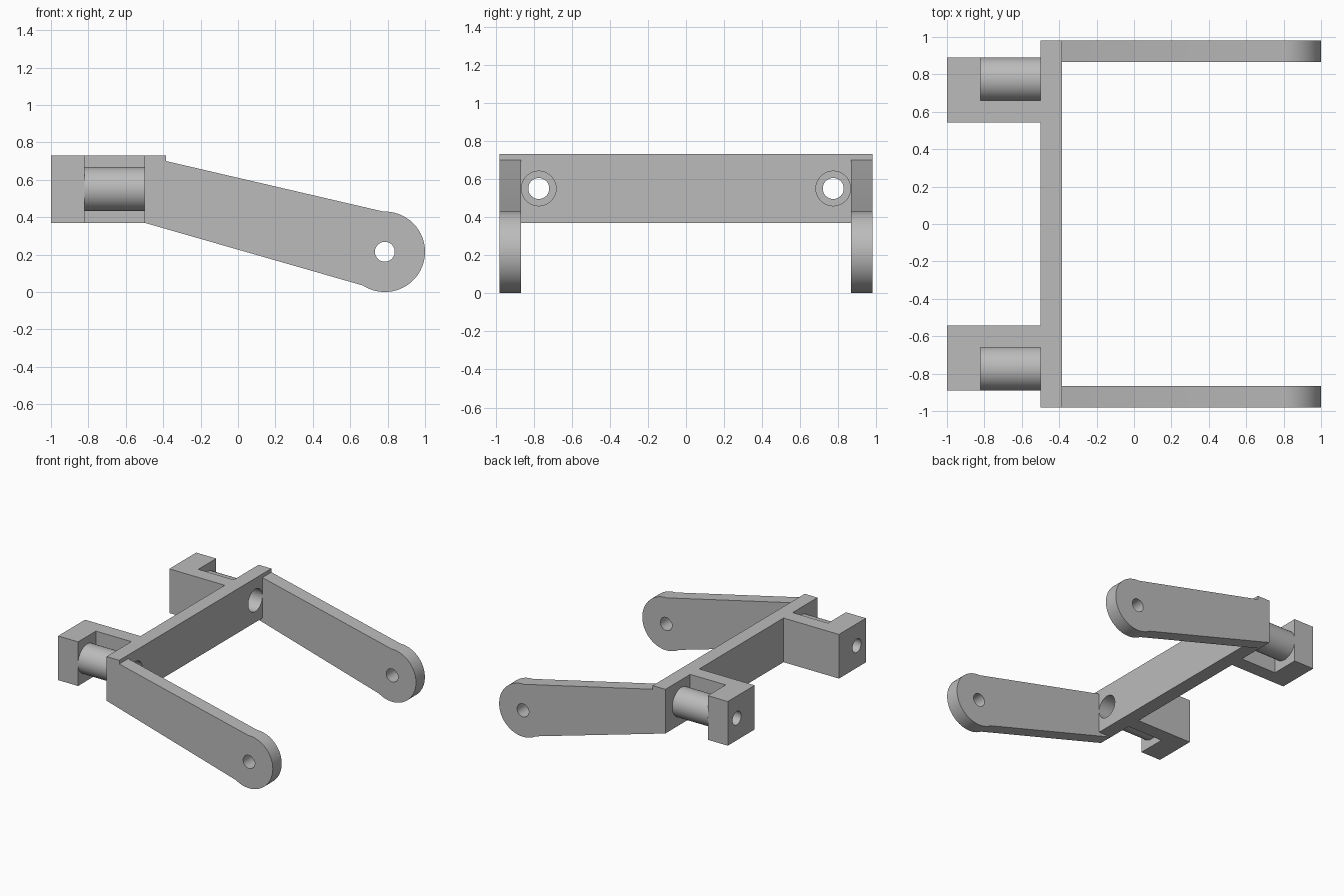
import bpy
import bmesh
from math import sin, cos, radians
from mathutils import Vector, Matrix

if "Cube" in bpy.data.objects:
    bpy.data.objects.remove(bpy.data.objects["Cube"])

grey = bpy.data.materials.new("plain grey")
grey.use_nodes = True
colour = (0.5, 0.5, 0.5, 1)
grey.diffuse_color = colour
grey.node_tree.nodes["Principled BSDF"].inputs["Base Color"].default_value = colour

BACK, INNER, OUTER = -0.5, -0.385, 0.98   # crossbar faces and outer width
LOW, HIGH = 0.37, 0.73                    # crossbar heights
ARM_Y = 0.865                             # inner face of the arms
PIN_Y, PIN_Z = 0.773, 0.55                # sleeve axis
BLOCK_X = -0.82                           # inner face of the end block


def make_object(name, bm):
    bmesh.ops.recalc_face_normals(bm, faces=bm.faces)
    mesh = bpy.data.meshes.new(name)
    bm.to_mesh(mesh)
    bm.free()
    mesh.materials.append(grey)
    obj = bpy.data.objects.new(name, mesh)
    bpy.context.collection.objects.link(obj)
    return obj


def extrude(name, points, direction):
    """Extrude a closed outline of 3D points along a vector."""
    bm = bmesh.new()
    face = bm.faces.new([bm.verts.new(p) for p in points])
    ext = bmesh.ops.extrude_face_region(bm, geom=[face])
    verts = [v for v in ext["geom"] if isinstance(v, bmesh.types.BMVert)]
    bmesh.ops.translate(bm, verts=verts, vec=direction)
    return make_object(name, bm)


def rod(name, radius, start, end):
    start, end = Vector(start), Vector(end)
    turn = (end - start).to_track_quat("Z", "Y").to_matrix().to_4x4()
    bm = bmesh.new()
    bmesh.ops.create_cone(bm, cap_ends=True, segments=64, radius1=radius, radius2=radius,
                          depth=(end - start).length,
                          matrix=Matrix.Translation((start + end) / 2) @ turn)
    return make_object(name, bm)


def bore(obj, radius, start, end):
    """Drill a round hole and remove the cutter."""
    cutter = rod("cutter", radius, start, end)
    cutter.hide_render = True
    mod = obj.modifiers.new("bore", "BOOLEAN")
    mod.operation, mod.solver, mod.object = "DIFFERENCE", "EXACT", cutter
    bpy.context.view_layer.objects.active = obj
    bpy.ops.object.modifier_apply(modifier=mod.name)
    bpy.data.objects.remove(cutter)


def smooth(obj):
    bpy.ops.object.select_all(action="DESELECT")
    obj.select_set(True)
    bpy.context.view_layer.objects.active = obj
    bpy.ops.object.shade_smooth_by_angle(angle=radians(30))


# Crossbar between the arms, drilled at both sleeves
crossbar = extrude("crossbar", [(BACK, -ARM_Y, LOW), (INNER, -ARM_Y, LOW),
                                (INNER, -ARM_Y, HIGH), (BACK, -ARM_Y, HIGH)],
                   (0, 2 * ARM_Y, 0))
parts = [crossbar]

# Round arm tip, from its top clockwise to the lower edge
TIP_X, TIP_R = 0.785, 0.215
tip = [(TIP_X + TIP_R * cos(radians(a)), TIP_R + TIP_R * sin(radians(a)))
       for a in range(92, -124, -5)]
arm_outline = [(BACK, LOW), (BACK, HIGH), (INNER, HIGH), (INNER, 0.70)] + tip

for side, word in ((1, "back"), (-1, "front")):
    y = side * PIN_Y
    bore(crossbar, 0.091, (BACK - 0.1, y, PIN_Z), (INNER + 0.1, y, PIN_Z))

    # Tapered arm with a pivot hole
    arm = extrude(word + "_arm", [(px, side * ARM_Y, pz) for px, pz in arm_outline],
                  (0, side * (OUTER - ARM_Y), 0))
    bore(arm, 0.053, (TIP_X, side * 0.7, TIP_R), (TIP_X, side * 1.1, TIP_R))

    # L-shaped bracket: inner wall and end block
    plan = [(BACK, 0.543), (BACK, 0.66), (BLOCK_X, 0.66),
            (BLOCK_X, 0.89), (-1, 0.89), (-1, 0.543)]
    bracket = extrude(word + "_bracket", [(px, side * py, LOW) for px, py in plan],
                      (0, 0, HIGH - LOW))
    bore(bracket, 0.055, (-1.1, y, PIN_Z), (BLOCK_X + 0.05, y, PIN_Z))

    # Hollow sleeve between the block and the crossbar
    sleeve = rod(word + "_sleeve", 0.118, (BLOCK_X, y, PIN_Z), (BACK, y, PIN_Z))
    bore(sleeve, 0.091, (BLOCK_X - 0.1, y, PIN_Z), (BACK + 0.1, y, PIN_Z))
    parts += [arm, bracket, sleeve]

for part in parts:
    smooth(part)
